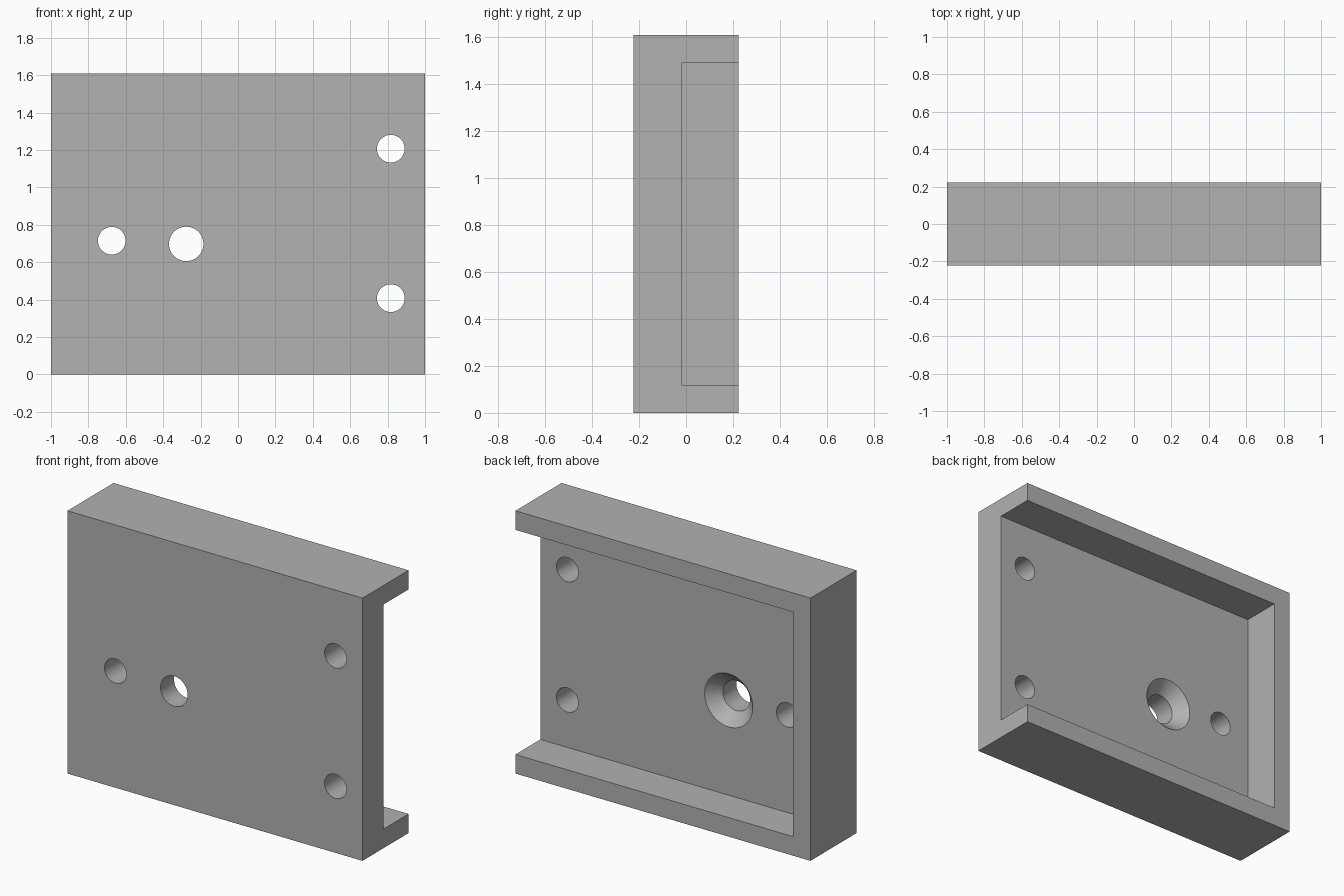
import bpy
import math

cube = bpy.data.objects.get("Cube")
if cube:
    bpy.data.objects.remove(cube, do_unlink=True)

WIDTH, DEPTH, HEIGHT = 2.0, 0.446, 1.61
BACK = DEPTH / 2
FLOOR = -0.018      # y of the pocket floor
WALL = 0.117        # rim thickness
EXTRA = 0.1         # cutter overshoot

grey = bpy.data.materials.new("plain grey")
grey.use_nodes = True
grey.diffuse_color = (0.445, 0.445, 0.445, 1)
grey.node_tree.nodes["Principled BSDF"].inputs["Base Color"].default_value = grey.diffuse_color


def box(name, low, high):
    """Axis-aligned box between two corners."""
    centre = [(a + b) / 2 for a, b in zip(low, high)]
    bpy.ops.mesh.primitive_cube_add(size=1, location=centre)
    obj = bpy.context.object
    obj.name = name
    obj.scale = [b - a for a, b in zip(low, high)]
    bpy.ops.object.transform_apply(location=True, rotation=False, scale=True)
    obj.data.materials.append(grey)
    return obj


def cone(name, x, z, y_front, y_back, r_front, r_back):
    """Round cutter running front to back."""
    bpy.ops.mesh.primitive_cone_add(
        vertices=64, radius1=r_back, radius2=r_front, depth=y_back - y_front,
        location=(x, (y_front + y_back) / 2, z), rotation=(math.pi / 2, 0, 0))
    obj = bpy.context.object
    obj.name = name
    obj.data.materials.append(grey)
    return obj


def cut(target, cutter):
    cutter.hide_render = True
    mod = target.modifiers.new(cutter.name, 'BOOLEAN')
    mod.operation = 'DIFFERENCE'
    mod.solver = 'EXACT'
    mod.object = cutter
    bpy.context.view_layer.objects.active = target
    bpy.ops.object.modifier_apply(modifier=mod.name)
    bpy.data.objects.remove(cutter, do_unlink=True)


# Solid block
plate = box("mounting_plate", (-WIDTH / 2, -BACK, 0), (WIDTH / 2, BACK, HEIGHT))

# Pocket in the back, open on the left side
cut(plate, box("pocket_cutter", (-WIDTH / 2 + WALL, FLOOR, WALL),
               (WIDTH / 2 + EXTRA, BACK + EXTRA, HEIGHT - WALL)))

# Three screw holes and the larger bore
for x, z, r in ((0.817, 1.207, 0.074), (0.817, 0.408, 0.074),
                (-0.675, 0.715, 0.074), (-0.277, 0.698, 0.092)):
    cut(plate, cone("hole_cutter", x, z, -BACK - EXTRA, FLOOR + EXTRA, r, r))

# Countersink of the bore, opening into the pocket
BORE, RIM, SINK = 0.092, 0.163, 0.075
over = 0.02
slope = (RIM - BORE) / SINK
cut(plate, cone("countersink_cutter", -0.277, 0.698, FLOOR - SINK - over, FLOOR + over,
                BORE - slope * over, RIM + slope * over))

bpy.ops.object.select_all(action='DESELECT')
plate.select_set(True)
bpy.context.view_layer.objects.active = plate
bpy.ops.object.shade_smooth_by_angle(angle=math.radians(30))
